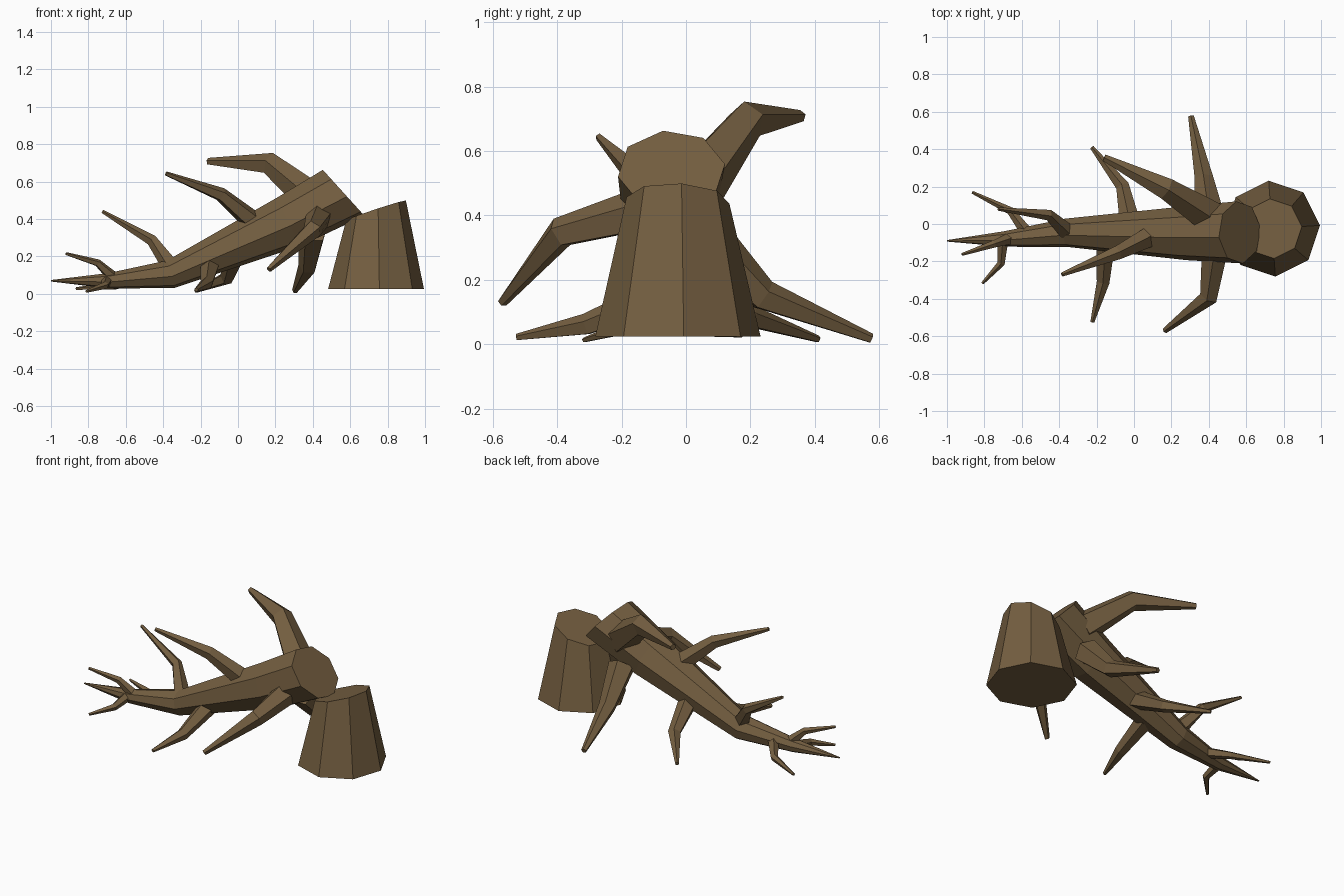
import bpy, bmesh
from math import sin, cos, tau, radians
from mathutils import Vector

cube = bpy.data.objects.get("Cube")
if cube:
    bpy.data.objects.remove(cube, do_unlink=True)

# One bark colour for the whole model
bark = bpy.data.materials.new("brown_bark")
bark.use_nodes = True
colour = (0.175, 0.113, 0.052, 1)
bark.diffuse_color = colour
shader = next(n for n in bark.node_tree.nodes if n.type == "BSDF_PRINCIPLED")
shader.inputs["Base Color"].default_value = colour
shader.inputs["Roughness"].default_value = 0.9


def loft(name, rings):
    """Skin a list of equal-sided rings and cap both ends."""
    bm = bmesh.new()
    loops = [[bm.verts.new(p) for p in ring] for ring in rings]
    n = len(loops[0])
    for a, b in zip(loops, loops[1:]):
        for i in range(n):
            j = (i + 1) % n
            bm.faces.new((a[i], a[j], b[j], b[i]))
    bm.faces.new(loops[0])
    bm.faces.new(loops[-1])
    bmesh.ops.recalc_face_normals(bm, faces=bm.faces)
    mesh = bpy.data.meshes.new(name)
    bm.to_mesh(mesh)
    bm.free()
    mesh.materials.append(bark)
    obj = bpy.data.objects.new(name, mesh)
    bpy.context.collection.objects.link(obj)
    return obj


def limb(name, path, radii, sides=5, phase=90, start_dir=None):
    """Tapered tube along a bent path, mitred at each bend."""
    pts = [Vector(p) for p in path]
    dirs = [(b - a).normalized() for a, b in zip(pts, pts[1:])]
    rings = []
    for k, (p, r) in enumerate(zip(pts, radii)):
        t = dirs[max(k - 1, 0)] + dirs[min(k, len(dirs) - 1)]
        if k == 0 and start_dir:
            t = Vector(start_dir)
        t.normalize()
        side = t.cross(Vector((0, 0, 1))).normalized()
        up = side.cross(t)
        angles = [radians(phase) + tau * i / sides for i in range(sides)]
        rings.append([p + r * (cos(a) * side + sin(a) * up) for a in angles])
    return loft(name, rings)


# Stump: eight-sided frustum with a slanted cut
def stump_ring(radius, height, slope):
    ring = []
    for i in range(8):
        a = radians(4) + tau * i / 8
        x, y = radius * cos(a), radius * sin(a)
        ring.append((0.738 + x, -0.025 + y, height + slope * (x - 0.12 * y)))
    return ring


loft("stump", [stump_ring(0.257, 0.025, 0), stump_ring(0.16, 0.447, 0.33)])

# Fallen trunk with an angled break at the thick end
limb("trunk",
     [(0.565, -0.045, 0.54), (0.27, -0.05, 0.385), (-0.36, -0.047, 0.105),
      (-0.69, -0.08, 0.07), (-1.0, -0.09, 0.07)],
     [0.168, 0.145, 0.077, 0.042, 0.004],
     sides=8, phase=9, start_dir=(-0.74, 0, -0.67))

# Branches: base, knee, tip and base radius
branches = {
    "upper_back_branch": ((0.42, 0.03, 0.49), (0.17, 0.19, 0.695), (-0.16, 0.355, 0.708), 0.095),
    "upper_front_branch": ((0.1, -0.06, 0.37), (-0.09, -0.155, 0.53), (-0.385, -0.27, 0.643), 0.06),
    "upper_middle_branch": ((-0.36, -0.04, 0.15), (-0.46, 0.05, 0.285), (-0.725, 0.08, 0.44), 0.048),
    "upper_end_branch": ((-0.67, -0.08, 0.09), (-0.75, -0.107, 0.165), (-0.92, -0.163, 0.215), 0.032),
    "thick_back_branch": ((0.4, 0.06, 0.33), (0.375, 0.24, 0.15), (0.305, 0.575, 0.018), 0.08),
    "thick_front_branch": ((0.44, -0.08, 0.43), (0.4, -0.39, 0.345), (0.165, -0.57, 0.13), 0.078),
    "middle_back_branch": ((-0.02, 0, 0.2), (-0.06, 0.2, 0.085), (-0.225, 0.41, 0.016), 0.058),
    "middle_front_branch": ((-0.15, -0.08, 0.15), (-0.165, -0.31, 0.06), (-0.223, -0.525, 0.022), 0.055),
    "end_back_branch": ((-0.57, -0.05, 0.08), (-0.66, 0.07, 0.042), (-0.865, 0.17, 0.028), 0.034),
    "end_front_branch": ((-0.7, -0.07, 0.075), (-0.71, -0.21, 0.045), (-0.81, -0.317, 0.013), 0.032),
}
for name, (base, knee, tip, r) in branches.items():
    limb(name, (base, knee, tip), (r, r * 0.65, max(r * 0.2, 0.008)))
